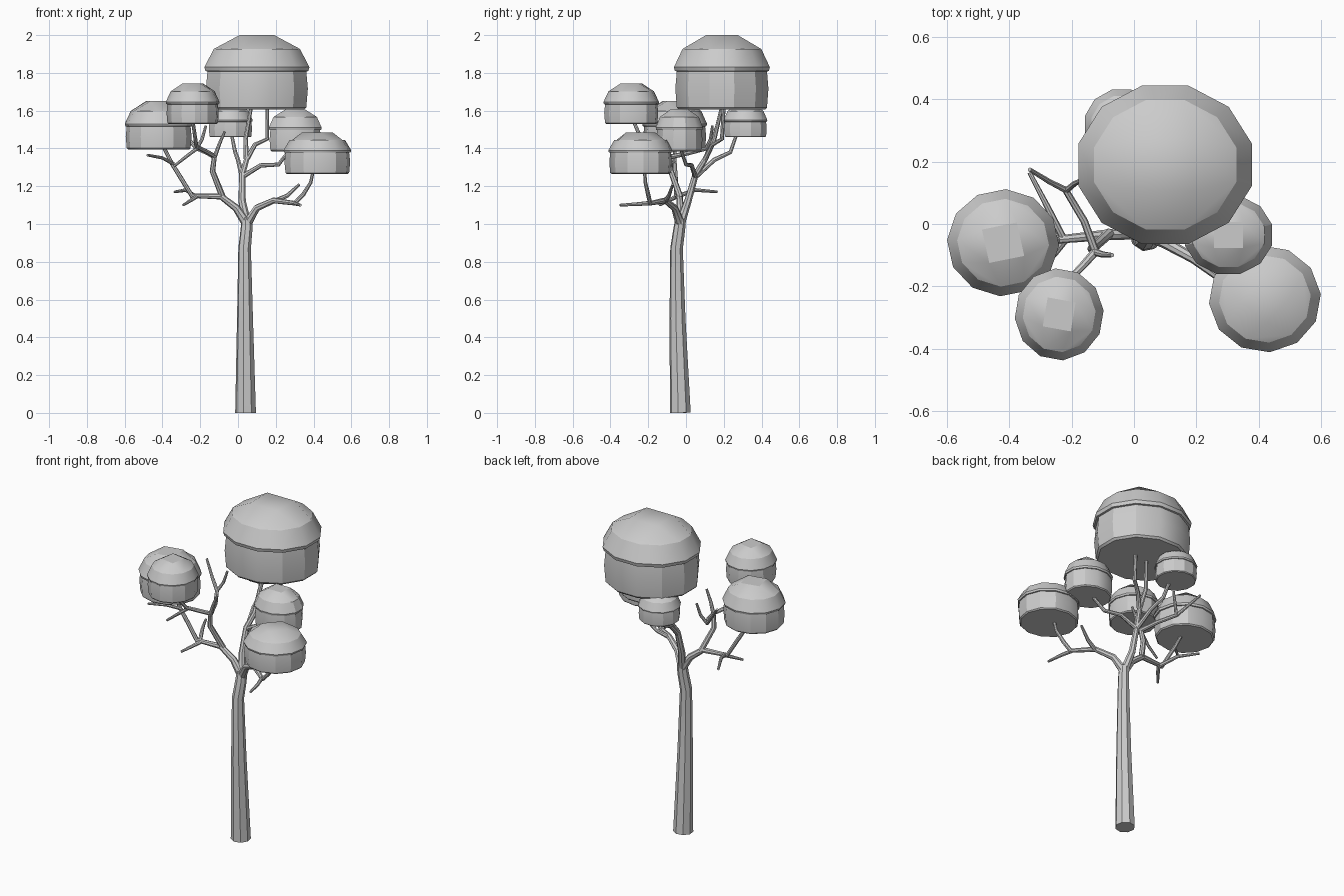
import bpy, bmesh, math


def finish(ob, angle):
    bpy.ops.object.select_all(action='DESELECT')
    ob.select_set(True)
    bpy.context.view_layer.objects.active = ob
    if ob.type == 'CURVE':
        bpy.ops.object.convert(target='MESH')
    bpy.ops.object.shade_smooth_by_angle(angle=math.radians(angle))


def limb(name, pts):
    """Tapered eight-sided tube; pts are (x, y, z, radius)."""
    cu = bpy.data.curves.new(name, 'CURVE')
    cu.dimensions = '3D'
    cu.bevel_depth = 1.0
    cu.bevel_resolution = 2
    cu.use_fill_caps = True
    sp = cu.splines.new('POLY')
    sp.points.add(len(pts) - 1)
    for p, (x, y, z, r) in zip(sp.points, pts):
        p.co = (x, y, z, 1)
        p.radius = r
    ob = bpy.data.objects.new(name, cu)
    bpy.context.collection.objects.link(ob)
    finish(ob, 35)


def pod(name, cx, cy, rx, ry, z0, zrim, z1, turn):
    """Twelve-sided drum with an overhanging dome that ends in a flat square."""
    bm = bmesh.new()
    h, d = zrim - z0, z1 - zrim
    a0 = math.radians(turn)

    def ring(s, z, n=12, start=15):
        out = []
        for i in range(n):
            a = math.radians(start + i * 360 / n) + a0
            out.append(bm.verts.new((cx + rx * s * math.cos(a), cy + ry * s * math.sin(a), z)))
        return out

    rings = [ring(.90, z0), ring(.94, z0 + .05 * h), ring(.97, z0 + .5 * h),
             ring(.94, zrim - .10 * h), ring(.98, zrim - .09 * h),
             ring(1.0, zrim), ring(.82, zrim + .57 * d)]
    top = ring(.45, z1, 4, 45)
    bm.faces.new(rings[0][::-1])
    for a, b in zip(rings, rings[1:]):
        for i in range(12):
            j = (i + 1) % 12
            bm.faces.new((a[i], a[j], b[j], b[i]))
    # cap: corner quads, side quads and the centre square
    m = rings[-1]
    for k in range(4):
        i = 3 * k
        bm.faces.new((m[i], m[i + 1], m[i + 2], top[k]))
        bm.faces.new((m[i + 2], m[(i + 3) % 12], top[(k + 1) % 4], top[k]))
    bm.faces.new(top)
    bmesh.ops.recalc_face_normals(bm, faces=bm.faces)
    me = bpy.data.meshes.new(name)
    bm.to_mesh(me)
    bm.free()
    ob = bpy.data.objects.new(name, me)
    bpy.context.collection.objects.link(ob)
    finish(ob, 29)


# Foliage pods
pod("foliage_main", .10, .19, .288, .263, 1.605, 1.83, 2.0, 0)
pod("foliage_left", -.42, -.06, .18, .172, 1.395, 1.53, 1.65, 12)
pod("foliage_front_left", -.24, -.29, .143, .148, 1.53, 1.645, 1.745, -10)
pod("foliage_right", .303, -.035, .145, .13, 1.385, 1.51, 1.61, 0)
pod("foliage_front_right", .42, -.24, .18, .172, 1.265, 1.39, 1.485, -40)
pod("foliage_back", -.04, .315, .122, .12, 1.46, 1.55, 1.635, 0)

# Trunk
limb("trunk", [(.04, -.03, 0, .056), (.037, -.045, .5, .043), (.035, -.05, .87, .034),
               (.045, -.036, .97, .032), (.047, -.028, 1.03, .029)])

# Left limb and its twigs
limb("left_limb", [(.047, -.03, 1.0, .026), (-.01, -.03, 1.085, .02), (-.09, -.035, 1.146, .017),
                   (-.245, -.05, 1.15, .013), (-.30, -.055, 1.24, .012),
                   (-.35, -.06, 1.32, .011), (-.40, -.06, 1.42, .009)])
limb("left_twig_back", [(-.225, -.05, 1.145, .012), (-.275, .05, 1.18, .01), (-.335, .165, 1.17, .007)])
limb("left_twig_low", [(-.22, -.05, 1.145, .012), (-.25, -.09, 1.125, .01), (-.29, -.14, 1.10, .007)])
limb("left_twig_outer", [(-.345, -.06, 1.32, .011), (-.40, -.12, 1.35, .009), (-.48, -.19, 1.365, .007)])

# Upper left limb and its twigs
limb("upper_left_limb", [(-.08, -.03, 1.14, .017), (-.135, -.08, 1.28, .015), (-.125, -.09, 1.36, .014),
                         (-.17, -.14, 1.385, .012), (-.22, -.19, 1.41, .011),
                         (-.23, -.25, 1.48, .01), (-.24, -.28, 1.55, .009)])
limb("upper_left_twig_inner", [(-.125, -.09, 1.35, .012), (-.10, -.098, 1.42, .01), (-.07, -.10, 1.49, .007)])
limb("upper_left_twig_outer", [(-.21, -.18, 1.405, .01), (-.27, -.20, 1.36, .009), (-.34, -.205, 1.305, .007)])
limb("back_left_twig", [(-.125, -.085, 1.355, .013), (-.16, .01, 1.375, .012), (-.22, .11, 1.40, .011),
                        (-.27, .135, 1.46, .009), (-.335, .175, 1.54, .007)])
limb("back_left_twig_inner", [(-.22, .105, 1.395, .01), (-.19, .13, 1.45, .009), (-.17, .14, 1.52, .007)])

# Right limb and its twigs
limb("right_limb", [(.047, -.03, 1.0, .026), (.10, -.06, 1.085, .019), (.19, -.11, 1.125, .016),
                    (.30, -.19, 1.11, .013), (.345, -.20, 1.155, .012), (.385, -.215, 1.22, .01),
                    (.40, -.22, 1.29, .009)])
limb("right_twig_low", [(.29, -.18, 1.112, .012), (.315, -.26, 1.105, .01), (.33, -.35, 1.10, .007)])
limb("right_twig_up", [(.19, -.11, 1.12, .013), (.26, -.09, 1.15, .011), (.325, -.07, 1.21, .007)])

# Centre limb and the stems it feeds
limb("centre_limb", [(.047, -.03, 1.0, .025), (.022, .01, 1.12, .02), (.022, .05, 1.26, .017),
                     (.045, .10, 1.34, .015), (.04, .15, 1.45, .012), (.07, .19, 1.62, .01)])
limb("centre_stem_right", [(.045, .10, 1.34, .014), (.09, .14, 1.42, .012), (.155, .19, 1.45, .011),
                           (.155, .20, 1.62, .01)])
limb("back_stem", [(.022, .05, 1.25, .014), (.0, .15, 1.34, .012), (-.015, .235, 1.38, .011),
                   (-.035, .27, 1.48, .009)])
limb("right_stem", [(.022, .05, 1.25, .014), (.12, .03, 1.31, .012), (.215, 0, 1.315, .011),
                    (.28, -.03, 1.40, .009)])
